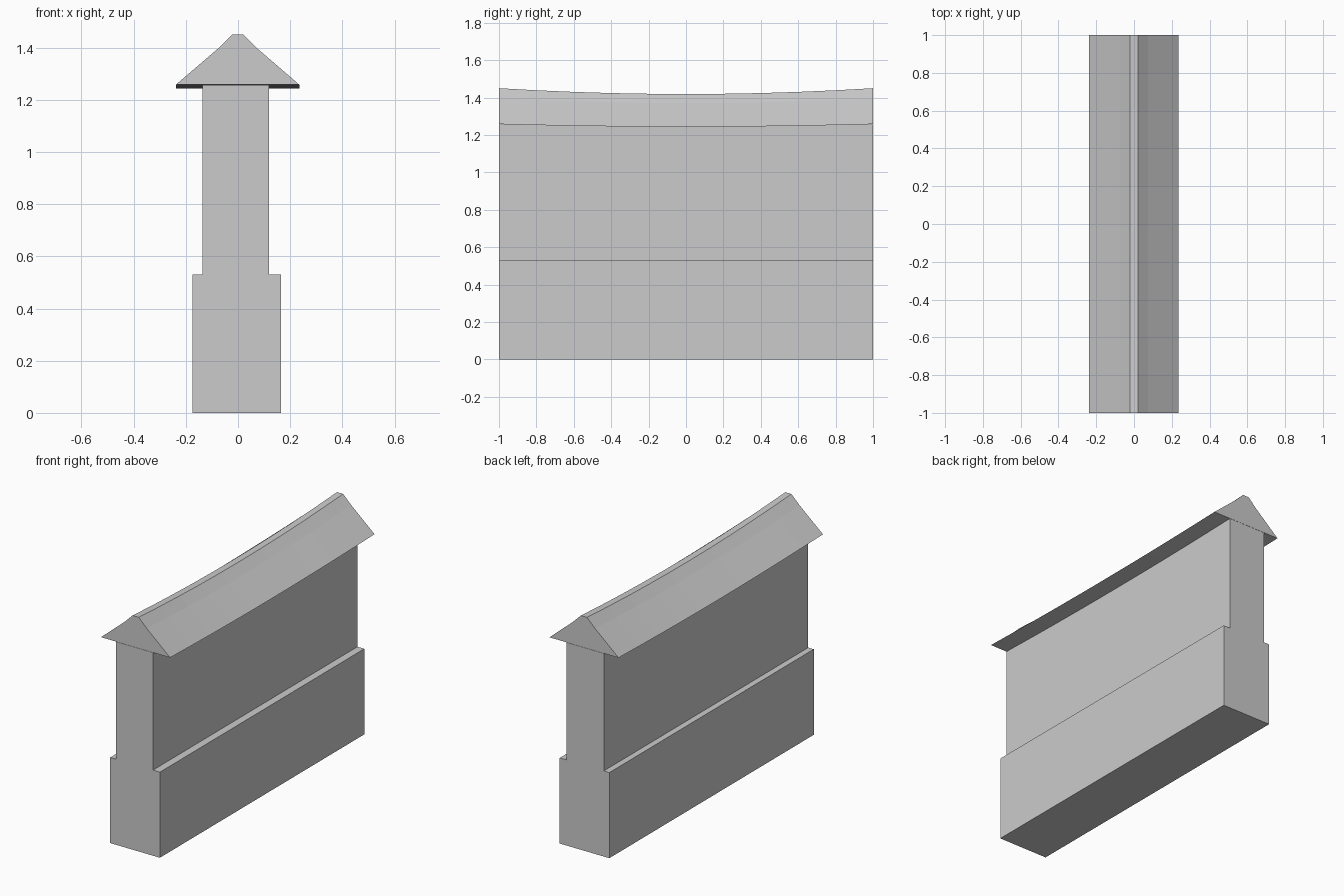
import bpy

if "Cube" in bpy.data.objects:
    bpy.data.objects.remove(bpy.data.objects["Cube"])

SEGMENTS = 10


def make_mesh(name, verts, faces):
    mesh = bpy.data.meshes.new(name)
    mesh.from_pydata(verts, [], faces)
    mesh.update()
    obj = bpy.data.objects.new(name, mesh)
    bpy.context.collection.objects.link(obj)
    return obj


def loft(name, sections):
    """Skin matching closed cross-sections (clockwise seen from +y) and cap the ends."""
    n = len(sections[0])
    verts = [v for s in sections for v in s]
    faces = []
    for i in range(len(sections) - 1):
        a, b = i * n, (i + 1) * n
        for j in range(n):
            k = (j + 1) % n
            faces.append((a + k, a + j, b + j, b + k))
    faces.append(tuple(range(n)))
    faces.append(tuple(reversed(range(len(verts) - n, len(verts)))))
    return make_mesh(name, verts, faces)


def block(name, x0, x1, z0, z1):
    """Full-length straight wall section."""
    profile = [(x0, z0), (x1, z0), (x1, z1), (x0, z1)]
    return loft(name, [[(x, y, z) for x, z in profile] for y in (-1, 1)])


# Stone footing and the narrower wall standing on it
block("wall_base", -0.175, 0.165, 0.0, 0.53)
block("wall_upper", -0.137, 0.118, 0.53, 1.257)

# Roof cap: (x, z at the ends, sag at mid-length)
roof_profile = [
    (-0.238, 1.258, 0.014),
    (0.235, 1.258, 0.014),
    (0.075, 1.396, 0.026),
    (0.02, 1.45, 0.031),
    (-0.022, 1.45, 0.031),
    (-0.077, 1.396, 0.026),
]
sections = []
for i in range(SEGMENTS + 1):
    y = -1 + 2 * i / SEGMENTS
    sections.append([(x, y, z - sag * (1 - y * y)) for x, z, sag in roof_profile])
loft("wall_roof", sections)
